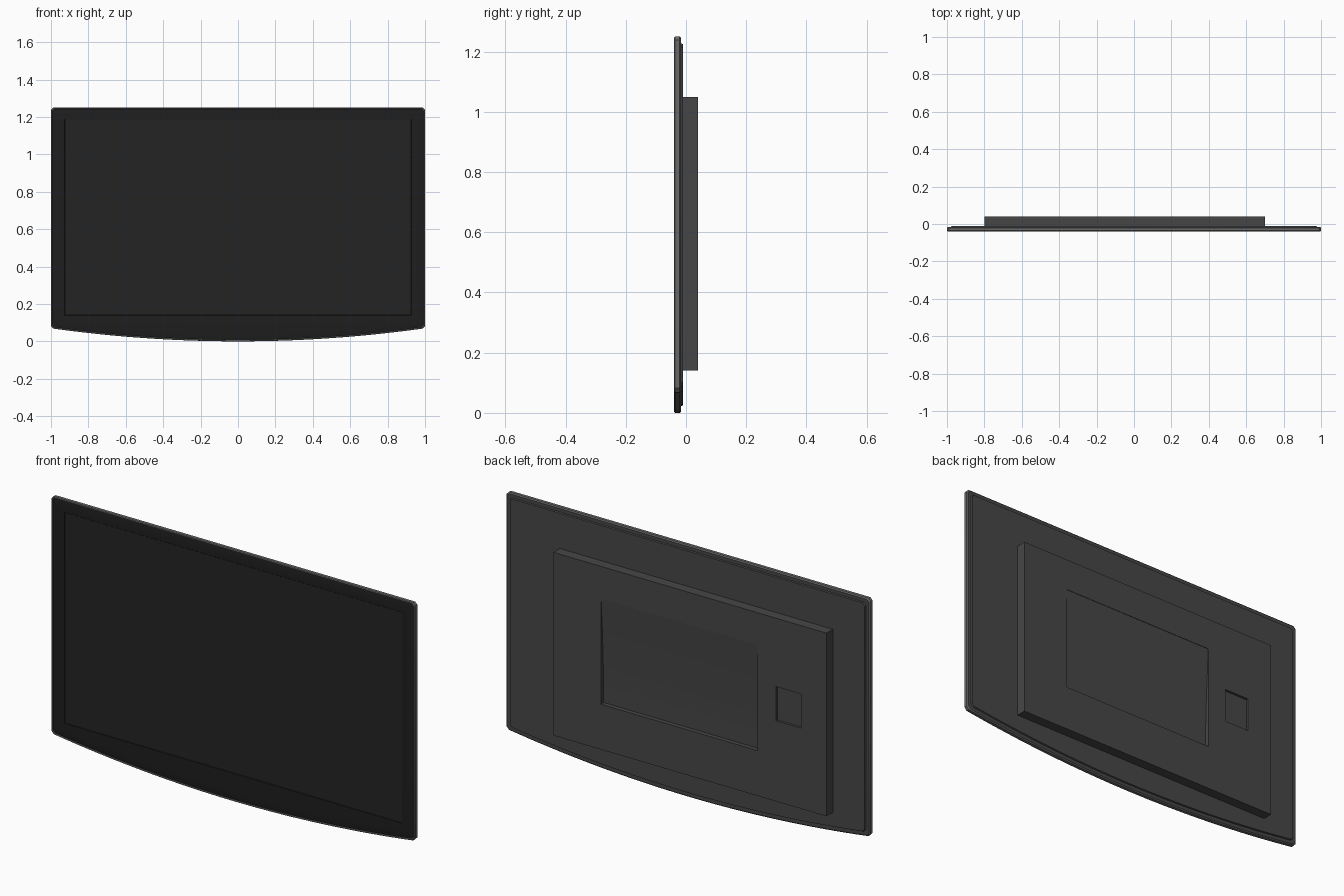
import bpy, bmesh, math

if "Cube" in bpy.data.objects:
    bpy.data.objects.remove(bpy.data.objects["Cube"])


def material(name, r, g, b):
    m = bpy.data.materials.new(name)
    m.diffuse_color = (r, g, b, 1)
    m.use_nodes = True
    m.node_tree.nodes["Principled BSDF"].inputs["Base Color"].default_value = m.diffuse_color
    return m


SCREEN = material("screen_black", 0.017, 0.017, 0.017)
BEZEL = material("gloss_black", 0.013, 0.013, 0.013)
BACK = material("back_charcoal", 0.062, 0.062, 0.062)
RIM = material("rim_grey", 0.14, 0.14, 0.14)

N = 32          # segments along the bowed bottom edge
TOP = 1.25


def bow(x):
    return 0.07 * x * x


def outline(inset, y):
    """TV silhouette: straight top and sides, bowed bottom, clipped corners."""
    w, r = 1 - inset, 0.012
    xs = [(w - r) * (2 * i / N - 1) for i in range(N + 1)]
    pts = [(x, bow(x) + inset) for x in xs]
    zb, zt = bow(w) + inset + r, TOP - inset
    pts += [(w, zb), (w, zt - r), (w - r, zt), (r - w, zt), (-w, zt - r), (-w, zb)]
    return [(x, y, z) for x, z in pts]


def screen_ring(inset, y):
    """Screen rectangle with the same point count as the silhouette."""
    w, zb, zt, r = 0.925 - inset, 0.14 + inset, 1.185 - inset, 0.001
    pts = [((w - r) * (2 * i / N - 1), zb) for i in range(N + 1)]
    pts += [(w, zb + r), (w, zt - r), (w - r, zt), (r - w, zt), (-w, zt - r), (-w, zb + r)]
    return [(x, y, z) for x, z in pts]


def loft(name, rings, mat, cap_front=False, cap_back=False):
    """Skin rings ordered from the front centre outward and round to the back."""
    bm = bmesh.new()
    loops = [[bm.verts.new(p) for p in ring] for ring in rings]
    for a, b in zip(loops, loops[1:]):
        for i in range(len(a)):
            j = (i + 1) % len(a)
            bm.faces.new((a[i], b[i], b[j], a[j]))
    if cap_front:
        bm.faces.new(loops[0])
    if cap_back:
        bm.faces.new(loops[-1][::-1])
    return finish(name, bm, mat, smooth=True)


def finish(name, bm, mat, smooth=False):
    me = bpy.data.meshes.new(name)
    bm.to_mesh(me)
    bm.free()
    me.materials.append(mat)
    ob = bpy.data.objects.new(name, me)
    bpy.context.collection.objects.link(ob)
    if smooth:
        bpy.ops.object.select_all(action='DESELECT')
        ob.select_set(True)
        bpy.context.view_layer.objects.active = ob
        bpy.ops.object.shade_smooth_by_angle(angle=math.radians(35))
    return ob


def prism(name, x0, x1, profile, mat):
    """Extrude a (y, z) profile along x."""
    bm = bmesh.new()
    face = bm.faces.new([bm.verts.new((x0, y, z)) for y, z in profile])
    ext = bmesh.ops.extrude_face_region(bm, geom=[face])
    moved = [v for v in ext["geom"] if isinstance(v, bmesh.types.BMVert)]
    bmesh.ops.translate(bm, verts=moved, vec=(x1 - x0, 0, 0))
    bmesh.ops.recalc_face_normals(bm, faces=bm.faces)
    return finish(name, bm, mat)


def rect(y0, y1, z0, z1):
    return [(y0, z0), (y1, z0), (y1, z1), (y0, z1)]


# screen, slightly sunk in the bezel
loft("screen", [screen_ring(0, -0.0355)], SCREEN, cap_front=True)

# pillowed bezel between screen and rim
loft("bezel", [screen_ring(0, -0.0355), screen_ring(-0.002, -0.038), outline(0.045, -0.0388),
               outline(0.022, -0.0375), outline(0.008, -0.035)], BEZEL)

# rounded outer rim
loft("rim", [outline(0.008, -0.035), outline(0.006, -0.039), outline(0.003, -0.04),
             outline(0, -0.036), outline(0, -0.021), outline(0.005, -0.016)], RIM)

# back cover with a stepped edge
loft("back_cover", [outline(0.005, -0.016), outline(0.022, -0.016), outline(0.025, -0.01)],
     BACK, cap_back=True)

# electronics housing on the back
housing = prism("rear_housing", -0.8, 0.7, rect(-0.012, 0.04, 0.14, 1.05), BACK)

# recesses: a large one deepening downward along a curve, and a small socket
steps = 6
curve = [(0.038 - 0.02 * math.sin(math.pi / 2 * i / steps), 0.89 - 0.525 * i / steps)
         for i in range(steps + 1)]
cutters = [
    prism("large_recess_cutter", -0.42, 0.44, curve + [(0.06, 0.365), (0.06, 0.89)], BACK),
    prism("socket_cutter", -0.66, -0.522, rect(0.028, 0.06, 0.54, 0.71), BACK),
]
for c in cutters:
    c.hide_render = True
    c.hide_set(True)
    mod = housing.modifiers.new(c.name, 'BOOLEAN')
    mod.operation = 'DIFFERENCE'
    mod.solver = 'EXACT'
    mod.object = c
